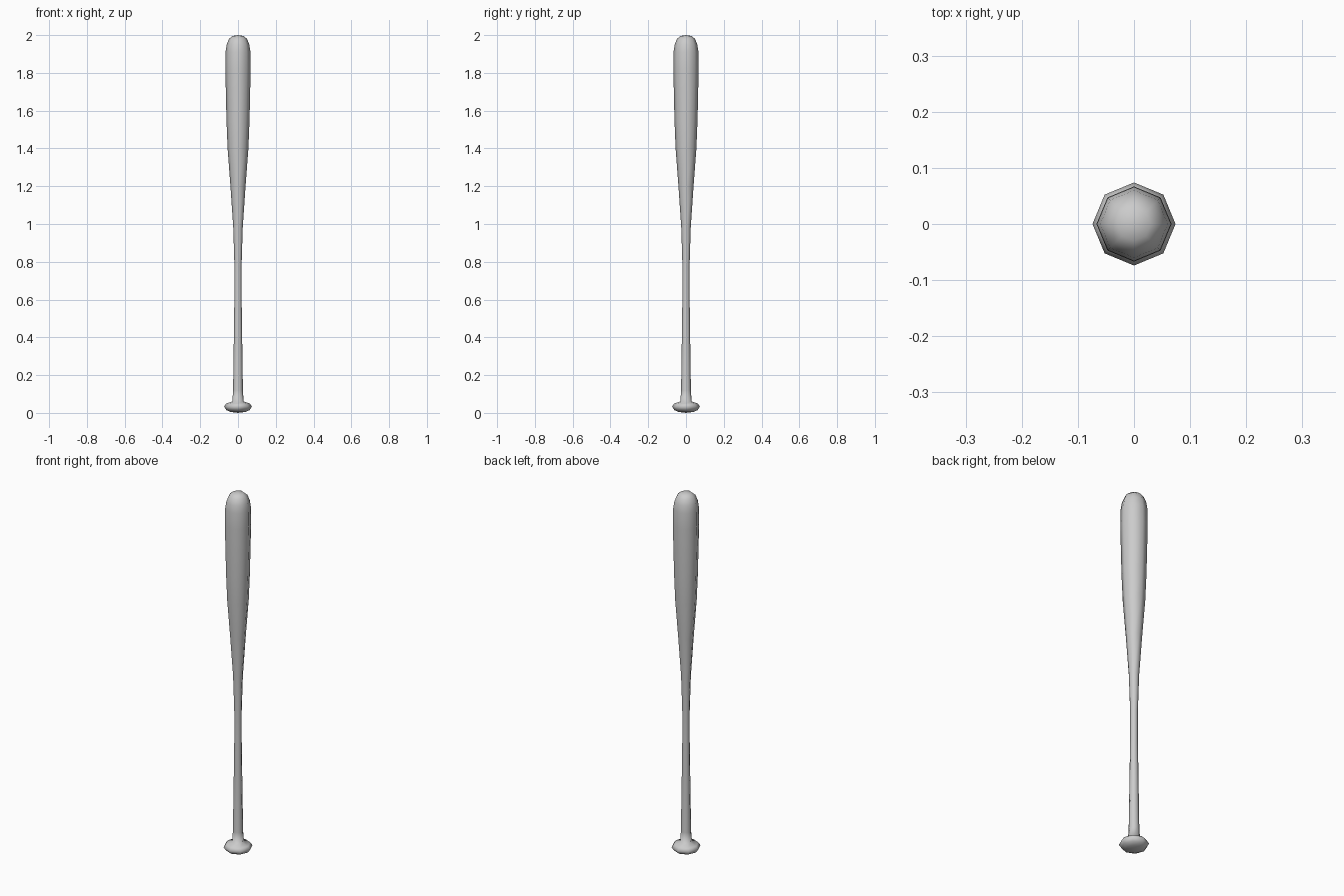
import bpy, bmesh
from math import cos, sin, pi

if "Cube" in bpy.data.objects:
    bpy.data.objects.remove(bpy.data.objects["Cube"])

SIDES = 8


def lathe(name, profile):
    """Revolve (radius, z) points round z; zero radius makes a pole."""
    bm = bmesh.new()
    rings = []
    for r, z in profile:
        n = SIDES if r > 0 else 1
        rings.append([bm.verts.new((r * cos(2 * pi * i / SIDES),
                                    r * sin(2 * pi * i / SIDES), z)) for i in range(n)])
    for a, b in zip(rings, rings[1:]):
        for i in range(SIDES):
            j = (i + 1) % SIDES
            quad = [a[i % len(a)], a[j % len(a)], b[j % len(b)], b[i % len(b)]]
            bm.faces.new(list(dict.fromkeys(quad)))
    bmesh.ops.recalc_face_normals(bm, faces=bm.faces)
    for f in bm.faces:
        f.smooth = True
    mesh = bpy.data.meshes.new(name)
    bm.to_mesh(mesh)
    bm.free()
    obj = bpy.data.objects.new(name, mesh)
    bpy.context.collection.objects.link(obj)
    return obj


# Knob, handle, taper, barrel and rounded tip as one turned piece
knob = [(0, 0), (0.04, 0.005), (0.062, 0.015), (0.074, 0.033), (0.062, 0.05), (0.03, 0.06)]
handle = [(0.026, 0.12), (0.022, 0.4), (0.019, 0.62), (0.019, 0.78)]
barrel = [(0.025, 0.98), (0.04, 1.2), (0.055, 1.4), (0.061, 1.55), (0.067, 1.82)]
tip = [(0.066, 1.91), (0.06, 1.95), (0.048, 1.98), (0.03, 1.995), (0, 2.0)]
lathe("baseball_bat", knob + handle + barrel + tip)
